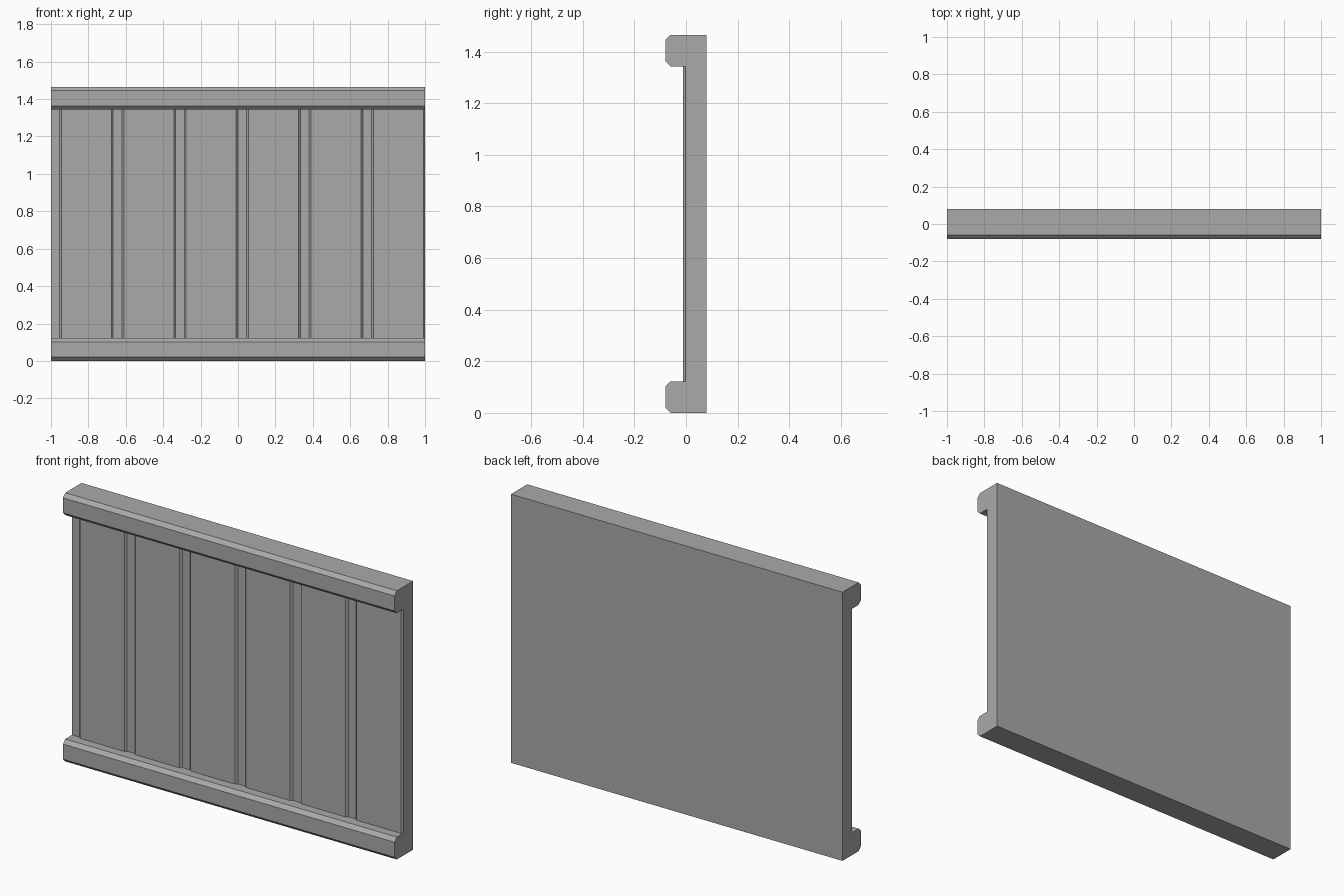
import bpy
import bmesh

cube = bpy.data.objects.get("Cube")
if cube:
    bpy.data.objects.remove(cube)

grey = bpy.data.materials.new("plain grey")
grey.use_nodes = True
colour = (0.4, 0.4, 0.4, 1)
grey.diffuse_color = colour
grey.node_tree.nodes["Principled BSDF"].inputs["Base Color"].default_value = colour


def extrude_profile(name, points, offset):
    """Make a flat-shaded prism: a profile polygon pushed along an offset."""
    bm = bmesh.new()
    face = bm.faces.new([bm.verts.new(p) for p in points])
    result = bmesh.ops.extrude_face_region(bm, geom=[face], use_keep_orig=True)
    moved = [v for v in result["geom"] if isinstance(v, bmesh.types.BMVert)]
    bmesh.ops.translate(bm, verts=moved, vec=offset)
    bmesh.ops.recalc_face_normals(bm, faces=bm.faces)
    mesh = bpy.data.meshes.new(name)
    bm.to_mesh(mesh)
    bm.free()
    mesh.materials.append(grey)
    obj = bpy.data.objects.new(name, mesh)
    bpy.context.collection.objects.link(obj)
    return obj


# Overall sizes
HEIGHT, RAIL, DEPTH, CHAMFER = 1.465, 0.122, 0.08, 0.02
FLOOR, FACE = -0.002, -0.012

# Wall body with a chamfered rail along the top and bottom, as one profile
lower = [(-DEPTH + CHAMFER, 0), (-DEPTH, CHAMFER),
         (-DEPTH, RAIL - CHAMFER), (-DEPTH + CHAMFER, RAIL), (FLOOR, RAIL)]
upper = [(y, HEIGHT - z) for y, z in reversed(lower)]
outline = [(DEPTH, 0)] + lower + upper + [(DEPTH, HEIGHT)]
extrude_profile("wall_body", [(-1, y, z) for y, z in outline], (2, 0, 0))

# Six raised panels with bevelled sides
PITCH, WIDTH, BEVEL = 0.3335, 0.287, 0.01
for i in range(6):
    left = -0.954 + i * PITCH
    right = left + WIDTH
    section = [(left, FLOOR), (left + BEVEL, FACE),
               (right - BEVEL, FACE), (right, FLOOR)]
    extrude_profile(f"panel_{i + 1}", [(x, y, RAIL) for x, y in section],
                    (0, 0, HEIGHT - 2 * RAIL))
